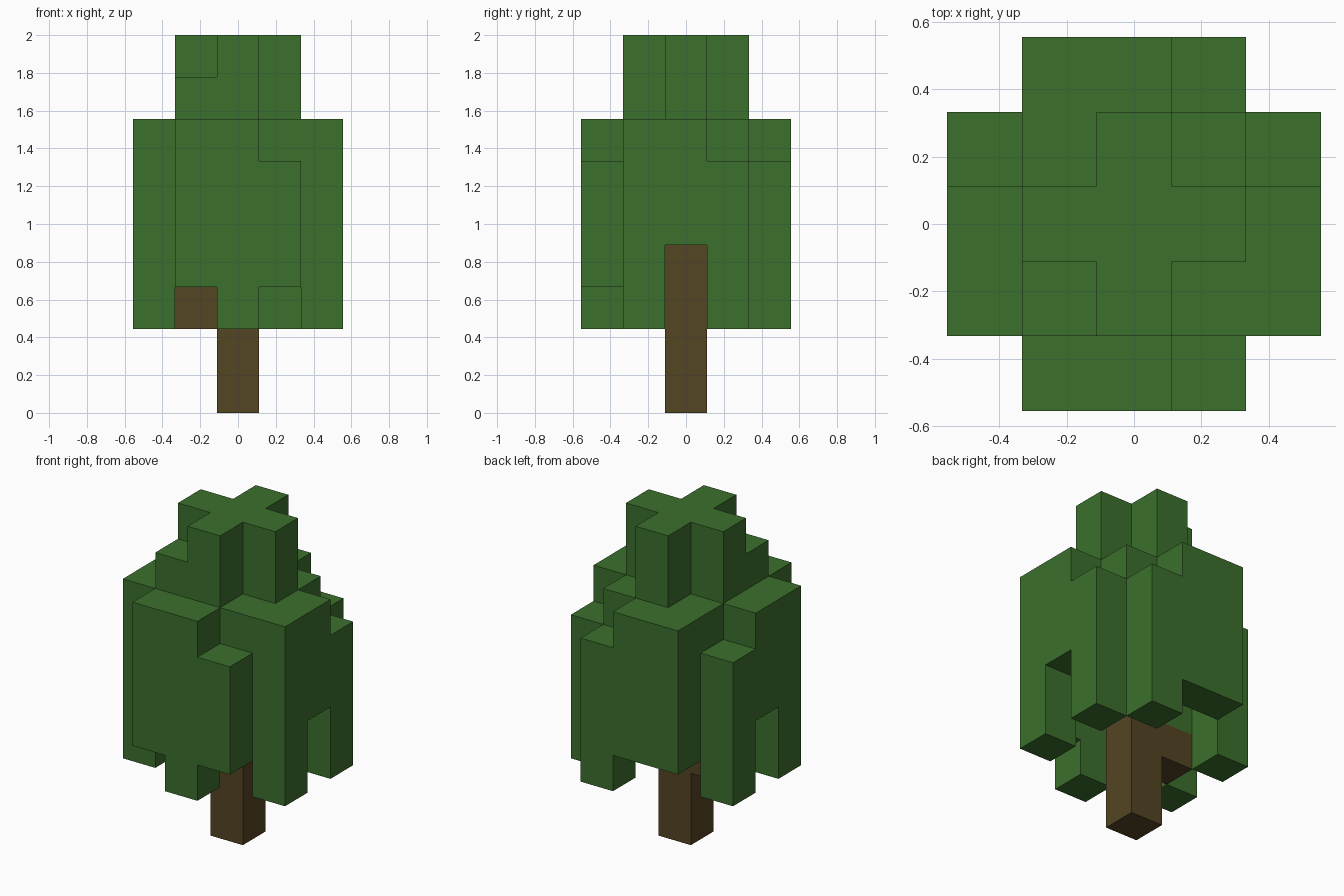
import bpy
import bmesh
import math
from mathutils import Vector

cube = bpy.data.objects.get("Cube")
if cube:
    bpy.data.objects.remove(cube, do_unlink=True)

U = 2 / 9  # edge of one block


def material(name, rgb):
    mat = bpy.data.materials.new(name)
    mat.use_nodes = True
    mat.diffuse_color = (*rgb, 1)
    mat.node_tree.nodes["Principled BSDF"].inputs["Base Color"].default_value = (*rgb, 1)
    return mat


def column(x, y, bottom, top):
    return {(x, y, z) for z in range(bottom, top)}


def build(name, cells, neighbours, mat):
    """Skin a set of blocks, leaving out faces that touch another block."""
    bm = bmesh.new()
    directions = [Vector(d) for d in ((1, 0, 0), (0, 1, 0), (0, 0, 1))]
    for cell in sorted(cells):
        centre = Vector(cell) + Vector((0, 0, 0.5))
        for axis in range(3):
            for sign in (-1, 1):
                n = directions[axis] * sign
                if tuple(int(c + d) for c, d in zip(cell, n)) in cells | neighbours:
                    continue
                a = directions[(axis + 1) % 3] / 2
                b = directions[(axis + 2) % 3] / 2 * sign
                corners = (-a - b, a - b, a + b, -a + b)
                bm.faces.new([bm.verts.new((centre + n / 2 + c) * U) for c in corners])
    bmesh.ops.remove_doubles(bm, verts=bm.verts, dist=0.001)
    bmesh.ops.dissolve_limit(bm, angle_limit=math.radians(1), verts=bm.verts, edges=bm.edges)
    mesh = bpy.data.meshes.new(name)
    bm.to_mesh(mesh)
    bm.free()
    mesh.materials.append(mat)
    bpy.context.collection.objects.link(bpy.data.objects.new(name, mesh))


# Trunk with one short side branch
trunk = column(0, 0, 0, 4) | column(-1, 0, 2, 3)

# Leafy core, with a cross-shaped crown
leaves = set()
for x in (-1, 0, 1):
    for y in (-1, 0, 1):
        leaves |= column(x, y, 4, 9 if x * y == 0 else 7)
leaves |= column(-1, 0, 3, 4) | column(-1, -1, 7, 8)

# Outer leaf plates: (bottom, top) of three columns on each side
front = ((3, 7), (2, 7), (3, 6))
back = ((3, 7), (3, 7), (2, 6))
sides = ((2, 7), (4, 7), (2, 6))
for i in range(3):
    leaves |= column(i - 1, -2, *front[i])
    leaves |= column(i - 1, 2, *back[i])
    for x in (-2, 2):
        leaves |= column(x, i - 1, *sides[i])

build("trunk", trunk, leaves, material("bark brown", (0.087, 0.058, 0.017)))
build("foliage", leaves, trunk, material("leaf green", (0.045, 0.162, 0.026)))
